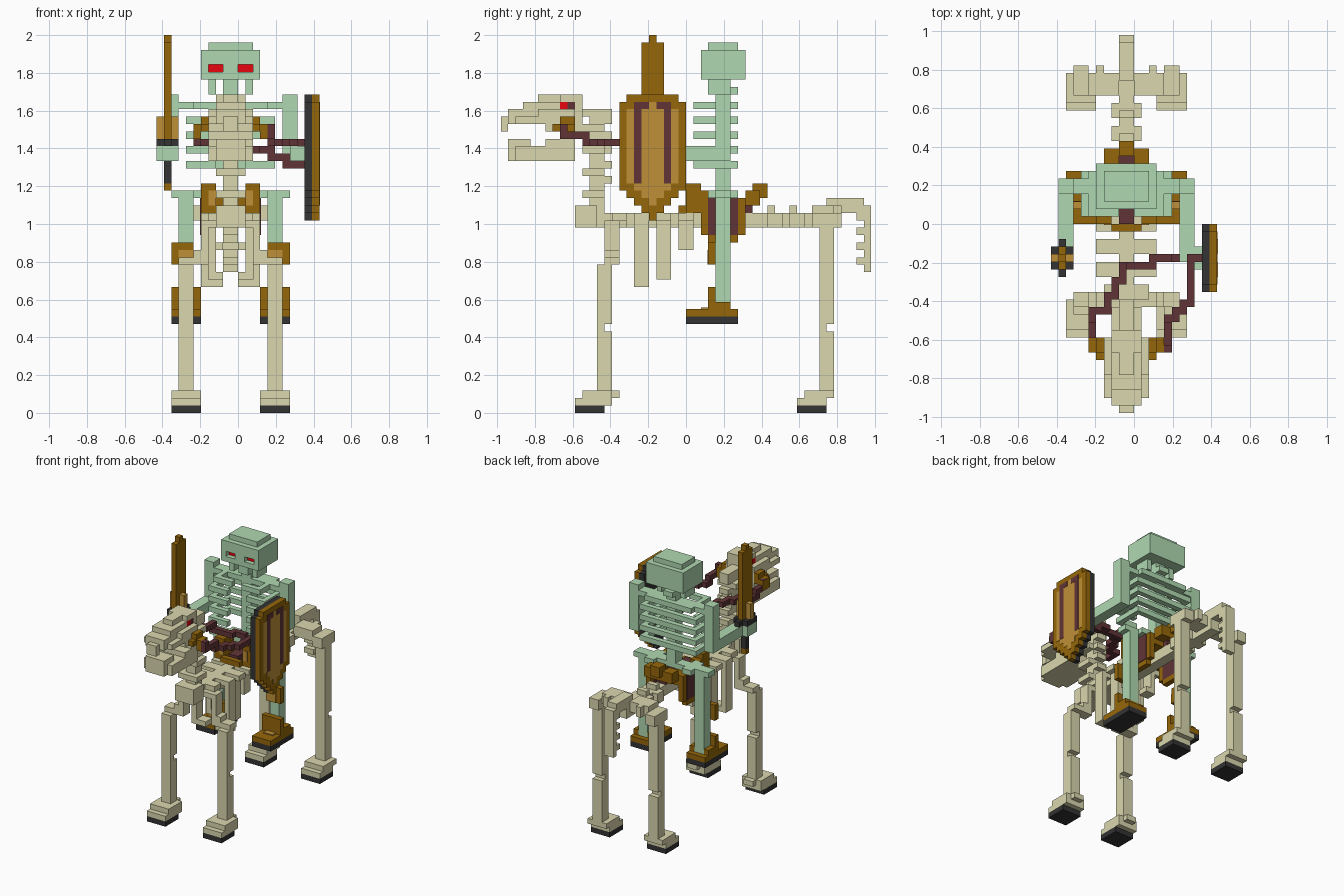
import bpy
import bmesh

if "Cube" in bpy.data.objects:
    bpy.data.objects.remove(bpy.data.objects["Cube"], do_unlink=True)

UNIT = 2 / 51          # size of one block
AXIS, MIDDLE = -1, 25  # body axis and half length, in blocks


def material(name, red, green, blue):
    mat = bpy.data.materials.new(name)
    mat.use_nodes = True
    colour = (red, green, blue, 1)
    mat.diffuse_color = colour
    mat.node_tree.nodes["Principled BSDF"].inputs["Base Color"].default_value = colour
    return mat


bone = material("horse bone", .7, .68, .42)
pale_green = material("pale green bone", .43, .69, .44)
bronze = material("dark bronze", .3, .135, .003)
tan = material("light bronze", .52, .28, .04)
leather = material("brown leather", .12, .034, .037)
black = material("black iron", .033, .033, .033)
eye_red = material("eye red", .85, .002, .005)


def box(x, y, z):
    return (x, y, z)


def mid(half, y, z):
    return ((-half, half), y, z)


def run(points):
    """Chain of one-block bars through the given cells."""
    return [tuple((min(a, b), max(a, b) + 1) for a, b in zip(start, end))
            for start, end in zip(points, points[1:])]


def part(name, mat, *boxes, mirror=False):
    bm = bmesh.new()
    boxes = list(boxes)
    if mirror:
        boxes += [((-x[1], -x[0]), y, z) for x, y, z in boxes]
    for x, y, z in boxes:
        cube = bmesh.ops.create_cube(bm, size=1)
        for vert in cube["verts"]:
            side = [int(c > 0) for c in vert.co]
            vert.co = ((x[side[0]] + AXIS) * UNIT,
                       (y[side[1]] - MIDDLE) * UNIT,
                       z[side[2]] * UNIT)
    mesh = bpy.data.meshes.new(name)
    bm.to_mesh(mesh)
    bm.free()
    mesh.materials.append(mat)
    obj = bpy.data.objects.new(name, mesh)
    bpy.context.collection.objects.link(obj)


# Horse legs: the same lower leg at the front and the rear
for label, y, heel, knee in (("front", 10, 15, 20), ("rear", 40, 44, 25)):
    part(label + "_hooves", black, box(x=(4, 8), y=(y, y + 4), z=(0, 1)), mirror=True)
    part(label + "_horse_legs", bone,
         box(x=(4, 8), y=(y, heel), z=(1, 2)),
         box(x=(4, 8), y=(y + 1, y + 5), z=(2, 3)),
         box(x=(5, 7), y=(y + 3, heel + 1), z=(2, 3)),
         box(x=(5, 7), y=(y + 3, y + 5), z=(3, 11)),
         box(x=(5, 7), y=(y + 3, y + 4), z=(11, 12)),
         box(x=(5, 7), y=(y + 3, y + 5), z=(12, knee)), mirror=True)
part("shoulders", bone,
     box(x=(5, 7), y=(14, 16), z=(20, 21)),
     box(x=(4, 5), y=(14, 16), z=(20, 22)),
     box(x=(3, 4), y=(14, 16), z=(20, 26)),
     box(x=(1, 3), y=(14, 16), z=(25, 26)), mirror=True)
part("hips", bone,
     box(x=(5, 7), y=(42, 46), z=(25, 27)),
     box(x=(1, 5), y=(42, 45), z=(26, 28)),
     box(x=(3, 4), y=(42, 46), z=(26, 28)), mirror=True)

# Horse spine, ribs and tail
part("horse_spine", bone,
     mid(half=1, y=(10, 46), z=(25, 27)),
     *[mid(half=2, y=(y, y + 2), z=(25, 27)) for y in (10, 15, 18, 36, 39)],
     *[mid(half=3, y=(y, y + 2), z=(26, 27)) for y in (15, 21)],
     *[mid(half=1, y=(y, y + 1), z=(27, 28)) for y in (36, 39)])
for number, (y, inner, low) in enumerate(((18, 3, 17), (21, 2, 18), (24, 2, 22))):
    part("horse_rib_pair_" + str(number + 1), bone,
         box(x=(1, 4), y=(y, y + 2), z=(26, 27)),
         box(x=(inner, inner + 1), y=(y, y + 2), z=(low, 26)),
         box(x=(1, inner), y=(y, y + 2), z=(low, low + 1)), mirror=True)
part("horse_tail", bone,
     mid(half=1, y=(44, 49), z=(27, 29)),
     mid(half=1, y=(49, 50), z=(19, 28)),
     *[mid(half=1, y=(48, 49), z=(z, z + 1)) for z in range(20, 27, 2)])

# Horse neck and skull
part("horse_neck", bone,
     mid(half=1, y=(12, 14), z=(25, 41)),
     mid(half=2, y=(10, 13), z=(25, 28)),
     *[mid(half=2, y=(11, 14), z=(z, z + 1)) for z in range(29, 40, 3)],
     *[mid(half=1, y=(14, 15), z=(z, z + 1)) for z in range(31, 40, 2)],
     mid(half=1, y=(11, 15), z=(40, 41)))
part("horse_skull", bone,
     mid(half=1, y=(5, 11), z=(42, 43)),
     mid(half=2, y=(8, 11), z=(42, 43)),
     mid(half=1, y=(3, 11), z=(41, 42)),
     mid(half=2, y=(3, 8), z=(41, 42)),
     mid(half=2, y=(10, 11), z=(41, 42)),
     mid(half=2, y=(1, 11), z=(40, 41)),
     mid(half=3, y=(5, 10), z=(39, 41)),
     mid(half=3, y=(2, 5), z=(39, 40)),
     mid(half=1, y=(0, 1), z=(38, 40)),
     mid(half=2, y=(1, 2), z=(39, 41)),
     mid(half=3, y=(6, 8), z=(38, 39)),
     mid(half=3, y=(8, 10), z=(36, 39)),
     mid(half=2, y=(8, 11), z=(37, 40)))
part("horse_jaw", bone,
     mid(half=3, y=(2, 10), z=(34, 36)),
     mid(half=2, y=(1, 2), z=(34, 37)),
     mid(half=2, y=(2, 4), z=(36, 37)),
     mid(half=3, y=(6, 10), z=(36, 37)))
part("horse_eyes", eye_red, box(x=(1, 2), y=(8, 9), z=(41, 42)), mirror=True)
part("horse_eye_corners", leather, box(x=(1, 2), y=(9, 10), z=(41, 42)), mirror=True)

# Bridle and reins
part("bridle", bronze,
     box(x=(3, 4), y=(7, 10), z=(38, 39)),
     box(x=(3, 4), y=(8, 10), z=(39, 40)),
     box(x=(4, 5), y=(8, 10), z=(37, 39)), mirror=True)
part("left_rein", leather, *run([
    (5, 8, 38), (5, 8, 37), (5, 11, 37), (5, 11, 36), (5, 12, 36), (6, 12, 36),
    (6, 13, 36), (7, 13, 36), (7, 14, 36), (8, 14, 36), (8, 20, 36), (9, 20, 36)]))
part("right_rein", leather, *run([
    (-5, 9, 38), (-5, 9, 37), (-5, 11, 37), (-5, 11, 36), (-5, 13, 36), (-3, 13, 36),
    (-3, 15, 36), (-2, 15, 36), (-2, 17, 36), (-1, 17, 36), (-1, 19, 36),
    (-1, 19, 35), (3, 19, 35), (3, 20, 35), (5, 20, 35), (5, 20, 34),
    (7, 20, 34), (7, 20, 33), (9, 20, 33)]))

# Saddle with side flaps
part("saddle_seat", leather,
     mid(half=1, y=(25, 34), z=(27, 28.5)),
     box(x=(-4.1, -3), y=(28, 32), z=(24, 29)),
     box(x=(3, 4.1), y=(28, 32), z=(24, 29)))
part("saddle_frame", bronze,
     box(x=(2, 4), y=(25, 28), z=(27, 30)),
     box(x=(2, 4), y=(25, 27), z=(30, 31)),
     box(x=(1, 3), y=(28, 33), z=(27, 29)),
     box(x=(1, 3), y=(33, 35), z=(28, 30)),
     box(x=(3, 4), y=(27, 33), z=(24, 29)),
     box(x=(3, 4), y=(28, 32), z=(23, 24)), mirror=True)
part("saddle_trim", tan, box(x=(2, 3), y=(24.9, 25), z=(28, 30)), mirror=True)
part("saddle_ends", bronze,
     mid(half=2, y=(24, 25), z=(27, 28)),
     mid(half=3, y=(34, 35), z=(28, 30)),
     mid(half=1, y=(34, 36), z=(29, 31)))

# Rider legs and boots
part("rider_legs", pale_green,
     box(x=(5, 7), y=(29, 31), z=(14, 30)), mirror=True)
part("rider_pelvis", pale_green,
     mid(half=8, y=(29, 31), z=(29, 30)),
     box(x=(3, 5), y=(28, 32), z=(29, 30)),
     box(x=(-5, -3), y=(28, 32), z=(29, 30)))
part("boots", bronze,
     box(x=(4, 8), y=(25, 32), z=(13, 14)),
     box(x=(4, 8), y=(28, 31), z=(14, 15)),
     box(x=(4, 8), y=(28, 29), z=(15, 17)),
     box(x=(5, 8), y=(28, 29), z=(20, 23)), mirror=True)
part("boot_trim", tan,
     box(x=(5, 7), y=(27.9, 28), z=(20, 22)),
     box(x=(5, 7), y=(27, 28), z=(14, 14.2)), mirror=True)
part("boot_soles", black, box(x=(4, 8), y=(25, 32), z=(12, 13)), mirror=True)

# Rider spine and ribcage, open at the front
part("rider_spine", pale_green,
     mid(half=1, y=(29, 31), z=(29, 45)),
     mid(half=1, y=(31, 32), z=(43, 44)))
part("rider_collar", pale_green,
     box(x=(1, 7), y=(29, 31), z=(41, 42)),
     box(x=(0, 5), y=(31, 32), z=(41, 42)),
     box(x=(1, 5), y=(26, 27), z=(41, 42)),
     box(x=(4, 5), y=(27, 29), z=(41, 42)), mirror=True)
for z in range(33, 40, 2):
    part("rider_rib_pair_" + str(z), pale_green,
         box(x=(0, 5), y=(31, 32), z=(z, z + 1)),
         box(x=(5, 6), y=(26, 32), z=(z, z + 1)),
         box(x=(2, 6), y=(26, 27), z=(z, z + 1)), mirror=True)

# Rider arms
part("rider_arms", pale_green,
     box(x=(7, 9), y=(29, 31), z=(34, 43)),
     box(x=(7, 9), y=(20, 29), z=(34, 36)), mirror=True)
part("left_hand", pale_green, box(x=(8, 10), y=(19, 22), z=(34, 36)))
part("right_hand", pale_green, box(x=(-10, -7), y=(19, 22), z=(34, 36)))

# Rider skull with sunken eyes
part("rider_skull", pale_green,
     mid(half=4, y=(28, 33), z=(45, 49)),
     mid(half=3, y=(28, 32), z=(49, 50)),
     mid(half=4, y=(27, 28), z=(47, 49)),
     mid(half=4, y=(27, 28), z=(45, 46)),
     mid(half=1, y=(27, 28), z=(46, 47)))
part("rider_cheeks", pale_green,
     box(x=(3, 4), y=(27, 28), z=(46, 47)),
     box(x=(2, 3), y=(28, 31), z=(43, 45)), mirror=True)
part("rider_teeth", pale_green, mid(half=1, y=(28, 29), z=(43, 45)))
part("rider_eyes", eye_red, box(x=(1, 3), y=(27.9, 28), z=(46, 47)), mirror=True)

# Sword held upright in the right hand
part("sword_blade", bronze,
     box(x=(-9, -8), y=(19, 22), z=(37, 50)),
     box(x=(-9, -8), y=(20, 21), z=(50, 51)),
     box(x=(-9, -8), y=(20, 21), z=(30, 31)))
part("sword_collar", tan, box(x=(-10, -7), y=(20, 21), z=(37, 40)))
part("sword_guard", black,
     box(x=(-10, -7), y=(19, 22), z=(36, 37)),
     box(x=(-9, -8), y=(18, 23), z=(36, 37)),
     box(x=(-9, -8), y=(20, 21), z=(31, 34)))

# Shield: stepped outline, repeated for the dark back and the bronze face
outline = [((17, 24), (42, 43)), ((16, 25), (30, 42))]
outline += [((17 + s, 24 - s), (29 - s, 30 - s)) for s in range(4)]
part("shield_back", black, *[box((10, 11), y, z) for y, z in outline])
part("shield_face", bronze, *[box((11, 12), y, z) for y, z in outline])
part("shield_panel", tan,
     box(x=(12, 12.05), y=(17, 24), z=(31, 41)),
     box(x=(12, 12.05), y=(18, 23), z=(30, 42)),
     box(x=(12, 12.05), y=(19, 22), z=(29, 30)),
     box(x=(12, 12.05), y=(20, 21), z=(28, 29)))
part("shield_stripes", leather,
     *[box((12, 12.1), y, (31, 42)) for y in ((18, 19), (22, 23))],
     *[box((12, 12.1), y, (41, 42)) for y in ((19, 20), (21, 22))])
